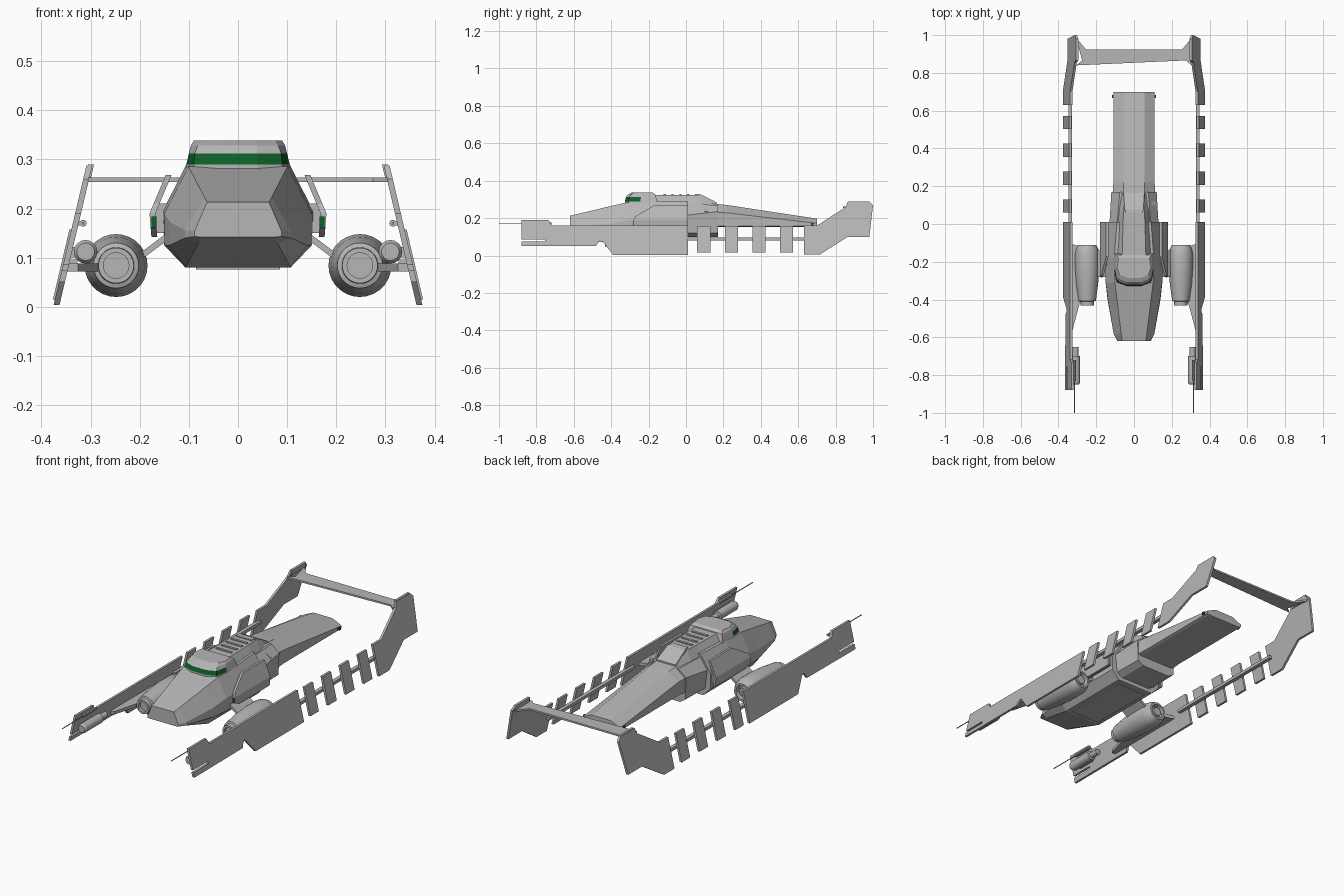
import bpy, bmesh, math

if "Cube" in bpy.data.objects:
    bpy.data.objects.remove(bpy.data.objects["Cube"])


def material(name, col):
    m = bpy.data.materials.new(name)
    m.diffuse_color = (*col, 1)
    m.use_nodes = True
    m.node_tree.nodes["Principled BSDF"].inputs["Base Color"].default_value = m.diffuse_color
    return m


GREY = material("hull grey", (0.47, 0.47, 0.47))
GREEN = material("window green", (0.004, 0.12, 0.02))


def make(name, verts, faces, mat=GREY):
    bm = bmesh.new()
    vs = [bm.verts.new(v) for v in verts]
    for f in faces:
        bm.faces.new([vs[i] for i in f])
    bmesh.ops.recalc_face_normals(bm, faces=bm.faces)
    me = bpy.data.meshes.new(name)
    bm.to_mesh(me)
    bm.free()
    me.materials.append(mat)
    ob = bpy.data.objects.new(name, me)
    bpy.context.collection.objects.link(ob)
    return ob


def loft(name, rings, mat=GREY):
    """Skin equal-length closed rings and cap both ends."""
    n = len(rings[0])
    faces = [list(range(n)), list(range((len(rings) - 1) * n, len(rings) * n))]
    for k in range(len(rings) - 1):
        for i in range(n):
            j = (i + 1) % n
            faces.append([k * n + i, k * n + j, (k + 1) * n + j, (k + 1) * n + i])
    return make(name, [v for r in rings for v in r], faces, mat)


def body(name, sections):
    """Loft mirrored half sections (x, z) along y."""
    rings = []
    for y, half in sections:
        rings.append([(x, y, z) for x, z in half] + [(-x, y, z) for x, z in reversed(half)])
    return loft(name, rings)


def plate(name, profile, s, xf, t=0.01, mat=GREY):
    """Plate with a (y, z) outline, leaning so that x = xf(z)."""
    return loft(name, [[(s * (xf(z) + d), y, z) for y, z in profile] for d in (-t / 2, t / 2)], mat)


def slab(name, outline, z0, z1, s=1):
    """Horizontal slab with an (x, y) outline."""
    return loft(name, [[(s * x, y, z) for x, y in outline] for z in (z0, z1)])


def box(name, x, y, z, mat=GREY):
    return loft(name, [[(x[0], y[0], k), (x[1], y[0], k), (x[1], y[1], k), (x[0], y[1], k)] for k in z], mat)


def turned(name, cx, cz, profile, n=24):
    """Turned part about a line parallel to y; profile is (radius, y)."""
    rings = [[(cx + r * math.cos(2 * math.pi * i / n), y, cz + r * math.sin(2 * math.pi * i / n))
              for i in range(n)] for r, y in profile]
    ob = loft(name, rings)
    bpy.ops.object.select_all(action='DESELECT')
    ob.select_set(True)
    bpy.context.view_layer.objects.active = ob
    bpy.ops.object.shade_smooth_by_angle(angle=math.radians(30))
    return ob


# Main hull: wedge nose, belly and shoulders
body("main_hull", [
    (-0.62, [(.075, .142), (.088, .143), (.088, .155), (.063, .213)]),
    (-0.58, [(.080, .130), (.108, .140), (.108, .156), (.068, .222)]),
    (-0.40, [(.107, .080), (.140, .125), (.138, .172), (.090, .265)]),
    (-0.31, [(.107, .080), (.150, .125), (.150, .190), (.101, .285)]),
    (-0.18, [(.107, .080), (.150, .125), (.153, .195), (.105, .290)]),
    (0.01, [(.107, .080), (.150, .125), (.150, .200), (.090, .290)])])
body("hull_neck", [
    (0.00, [(.085, .100), (.118, .120), (.130, .215), (.090, .275)]),
    (0.17, [(.085, .100), (.115, .120), (.120, .235), (.075, .270)])])
body("tail_boom", [
    (0.10, [(.095, .150), (.118, .155), (.118, .235), (.058, .282)]),
    (0.22, [(.095, .153), (.109, .158), (.109, .228), (.055, .270)]),
    (0.70, [(.095, .153), (.109, .158), (.109, .172), (.055, .197)])])

# Cockpit canopy with wrap-around window
canopy = []
for z, half in [
        (.270, [(.040, -.327), (.090, -.308), (.108, -.250), (.108, -.150)]),
        (.290, [(.040, -.327), (.090, -.308), (.105, -.245), (.105, -.155)]),
        (.312, [(.040, -.321), (.088, -.302), (.100, -.240), (.098, -.160)]),
        (.328, [(.038, -.308), (.082, -.290), (.096, -.236), (.092, -.165)]),
        (.338, [(.035, -.285), (.075, -.270), (.090, -.232), (.082, -.180)])]:
    canopy.append([(x, y, z) for x, y in half] + [(-x, y, z) for x, y in reversed(half)])
canopy = loft("cockpit_canopy", canopy)
canopy.data.materials.append(GREEN)
for p in canopy.data.polygons:
    if .291 < p.center.z < .311 and p.center.y < -.24:
        p.material_index = 1

# Dorsal spine, louvres and raised rear hatch
body("dorsal_spine", [
    (-0.18, [(.102, .270), (.063, .324)]),
    (0.00, [(.088, .270), (.058, .324)]),
    (0.07, [(.082, .265), (.055, .324)]),
    (0.17, [(.070, .255), (.052, .272)])])
for i in range(5):
    y = -.12 + i * .042
    box(f"louvre_{i + 1}", (-.045, .045), (y, y + .012), (.32, .329))
body("rear_hatch", [
    (0.06, [(.050, .300), (.044, .329)]),
    (0.08, [(.056, .300), (.050, .327)]),
    (0.165, [(.060, .262), (.055, .283)])])


def lean(z):
    return .370 - .235 * z


WING = [(-.88, .16), (0.01, .16), (0.01, .004), (-.39, .004), (-.45, .08), (-.465, .08),
        (-.48, .052), (-.88, .05), (-.88, .074), (-.755, .074), (-.755, .086), (-.88, .086)]
FIN = [(.63, .16), (.70, .16), (.855, .26), (.865, .288), (.98, .288), (1.0, .268),
       (.98, .10), (.865, .10), (.715, .005), (.63, .005)]

for s, side in ((-1, "left"), (1, "right")):
    # Outrigger wing, ribs, rail and tail fin
    plate(f"{side}_wing_panel", WING, s, lean, .012)
    plate(f"{side}_wing_gun_mount", [(-.88, .155), (-.88, .19), (-.735, .19), (-.715, .155)], s, lean, .012)
    for i in range(4):
        y = .06 + i * .1475
        plate(f"{side}_rib_{i + 1}", [(y, .015), (y + .07, .015), (y + .07, .157), (y, .157)],
              s, lambda z: lean(z) + .004, .012)
    xs = sorted((s * .327, s * .347))
    box(f"{side}_rail", xs, (-.05, .66), (.08, .096))
    plate(f"{side}_tail_fin", FIN, s, lean, .012)
    plate(f"{side}_fin_cap", [(.865, .26), (.868, .29), (.98, .29), (.99, .26)], s, lambda z: lean(z) - .003, .012)

    # Wing cannon
    turned(f"{side}_cannon", s * .31, .112,
           [(.018, -.85), (.024, -.84), (.024, -.70), (.015, -.698), (.015, -.65)], 16)
    box(f"{side}_cannon_mount", sorted((s * .31, s * .345)), (-.82, -.72), (.10, .122))
    turned(f"{side}_cannon_barrel", s * .315, .17,
           [(.0025, -1.0), (.0025, -.83), (.007, -.83), (.007, -.72)], 10)
    box(f"{side}_barrel_mount", sorted((s * .315, s * .332)), (-.83, -.73), (.165, .175))

    # Engine pod with braces to the wing and hull
    turned(f"{side}_engine_pod", s * .248, .084,
           [(.001, -.415), (.026, -.415), (.026, -.432), (.036, -.432), (.037, -.410), (.046, -.407),
            (.058, -.32), (.064, -.24), (.064, -.16), (.058, -.13), (.047, -.11), (.037, -.11),
            (.034, -.135), (.024, -.135), (.022, -.115), (.001, -.115)], 28)
    slab(f"{side}_wing_brace", [(.35, -.10), (.28, -.12), (.285, -.41), (.325, -.56), (.35, -.56)], .072, .088, s)
    loft(f"{side}_pod_strut", [[(s * x, y, z) for x, z in
                                [(.145, .150), (.205, .105), (.198, .095), (.140, .138)]]
                               for y in (-.28, -.14)])

    # Shoulder armour: upper and lower plates, with a small green light
    plate(f"{side}_shoulder_upper", [(-.28, .19), (-.27, .21), (-.17, .268), (.01, .268), (.01, .19)],
          s, lambda z: .174 - (z - .19) * .42, .012)
    plate(f"{side}_shoulder_lower", [(-.28, .19), (.01, .19), (.01, .142), (-.24, .142), (-.28, .16)],
          s, lambda z: .174 - (.19 - z) * .08, .012)
    box(f"{side}_shoulder_filler", sorted((s * .14, s * .168)), (-.22, 0), (.15, .21))
    box(f"{side}_shoulder_light", sorted((s * .166, s * .176)), (-.284, -.268), (.160, .184), GREEN)
    # Tail light
    box(f"{side}_tail_light", sorted((s * .108, s * .117)), (.667, .682), (.160, .174), GREEN)

# Rear crossbar with flared ends
half = [(.305, .985), (.255, .925)]
rear = [(.275, .866), (.305, .80)]
slab("rear_crossbar", half + [(-x, y) for x, y in reversed(half)]
     + [(-x, y) for x, y in reversed([(.305, .84), (.275, .866)])] + [(.275, .866), (.305, .84)], .254, .263)
# Belly panel
slab("belly_panel", [(-.085, -.38), (.085, -.38), (.085, -.02), (-.085, -.02)], .076, .082)
